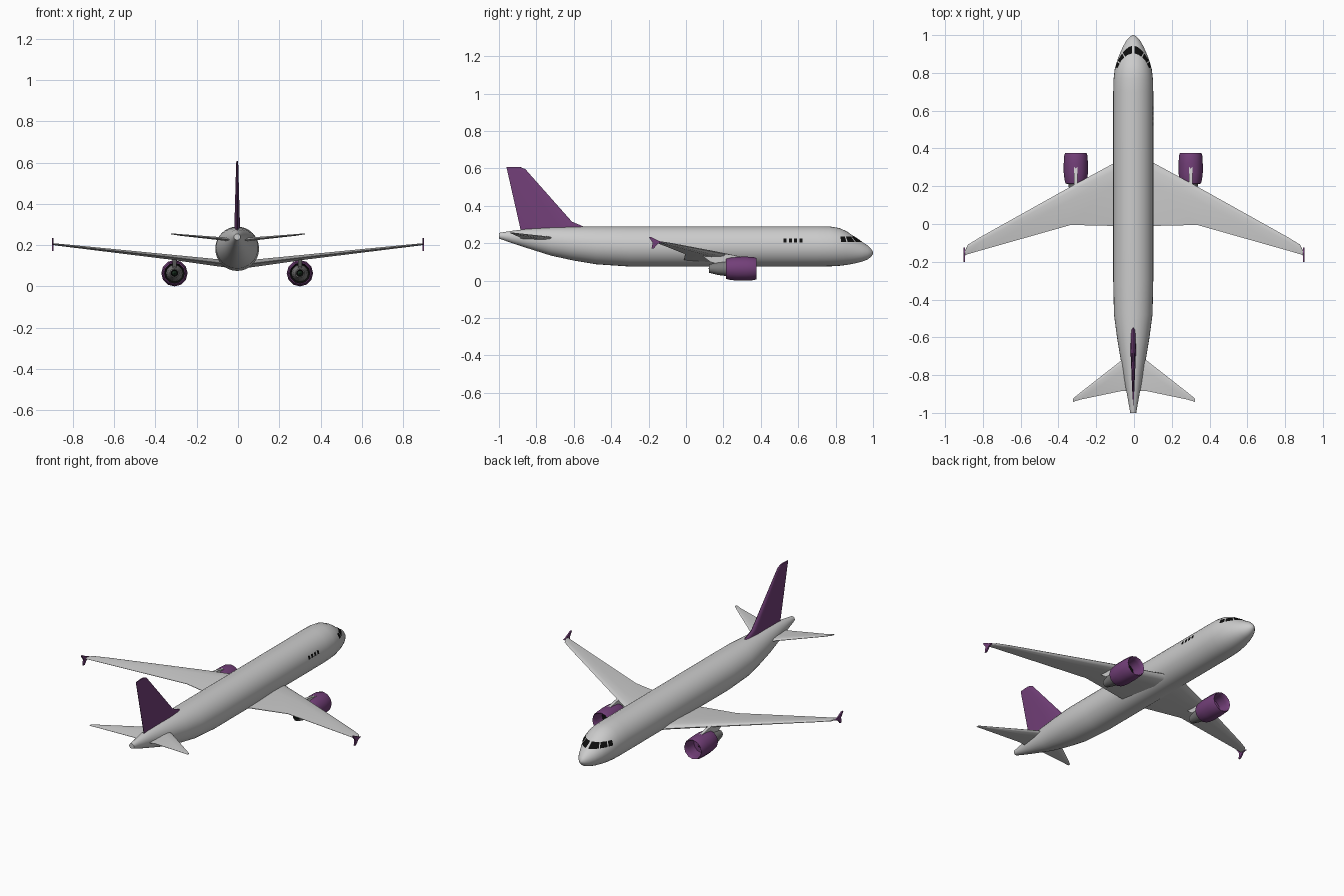
import bpy, bmesh, math
from mathutils import Vector

cube = bpy.data.objects.get("Cube")
if cube:
    bpy.data.objects.remove(cube, do_unlink=True)


def material(name, r, g, b):
    m = bpy.data.materials.new(name)
    m.use_nodes = True
    m.diffuse_color = (r, g, b, 1)
    m.node_tree.nodes["Principled BSDF"].inputs["Base Color"].default_value = (r, g, b, 1)
    return m


GREY = material("light grey", 0.6, 0.6, 0.6)
PURPLE = material("purple", 0.17, 0.05, 0.19)
BLACK = material("black", 0.004, 0.004, 0.004)
METAL = material("dark metal", 0.2, 0.2, 0.2)
GREEN = material("dark green", 0.01, 0.03, 0.015)
CENTRE = -0.004  # body axis


def finish(name, bm, mats, smooth=40):
    bmesh.ops.recalc_face_normals(bm, faces=bm.faces[:])
    mesh = bpy.data.meshes.new(name)
    bm.to_mesh(mesh)
    bm.free()
    for m in mats:
        mesh.materials.append(m)
    ob = bpy.data.objects.new(name, mesh)
    bpy.context.collection.objects.link(ob)
    if smooth:
        bpy.ops.object.select_all(action='DESELECT')
        ob.select_set(True)
        bpy.context.view_layer.objects.active = ob
        bpy.ops.object.shade_smooth_by_angle(angle=math.radians(smooth))
    return ob


def loft(name, rings, mats, bands=None, smooth=40):
    """Skin closed rings and cap both ends; bands gives a material per strip."""
    bm = bmesh.new()
    rows = [[bm.verts.new(p) for p in ring] for ring in rings]
    n = len(rows[0])
    for k, (a, b) in enumerate(zip(rows, rows[1:])):
        for i in range(n):
            j = (i + 1) % n
            f = bm.faces.new((a[i], a[j], b[j], b[i]))
            f.material_index = bands[k] if bands else 0
    for row, k in ((rows[0], 0), (rows[-1], -1)):
        bm.faces.new(row).material_index = bands[k] if bands else 0
    return finish(name, bm, mats, smooth)


# Fuselage stations: y, bottom, top, half width
BODY = [(-1, .225, .255, .016), (-.93, .2, .266, .028), (-.85, .174, .276, .043),
        (-.72, .133, .284, .066), (-.6, .107, .288, .086), (-.48, .087, .29, .102),
        (-.3, .075, .29, .106), (.7, .075, .29, .106), (.77, .076, .289, .104),
        (.82, .079, .281, .098), (.86, .084, .263, .087), (.9, .091, .235, .072),
        (.94, .101, .207, .054), (.97, .112, .189, .037), (.99, .128, .17, .02),
        (1, .143, .153, .005)]


def section(y):
    """Centre height, half height and half width of the fuselage at y."""
    for a, b in zip(BODY, BODY[1:]):
        if y <= b[0]:
            t = (y - a[0]) / (b[0] - a[0])
            lo, hi, w = (a[i] + t * (b[i] - a[i]) for i in (1, 2, 3))
            return (lo + hi) / 2, (hi - lo) / 2, w
    return .148, .001, .001


def body_ring(y, n=32):
    z, h, w = section(y)
    angles = [math.tau * i / n for i in range(n)]
    return [(CENTRE + w * math.cos(a), y, z + h * math.sin(a)) for a in angles]


loft("fuselage", [body_ring(s[0]) for s in BODY], [GREY])


def on_skin(y0, heading, z):
    """Point just outside the fuselage along a level ray from its axis."""
    dx, dy = math.sin(heading), math.cos(heading)
    lo, hi = 0, .3
    for _ in range(24):
        d = (lo + hi) / 2
        zc, h, w = section(y0 + d * dy)
        inside = (d * dx / w) ** 2 + ((z - zc) / h) ** 2 < 1
        lo, hi = (d, hi) if inside else (lo, d)
    d = lo + .003
    return (CENTRE + d * dx, y0 + d * dy, z)


def pane(name, point, n=6):
    """Thin patch on the skin; point(u, v) maps the unit square."""
    bm = bmesh.new()
    g = [[bm.verts.new(point(i / n, j / n)) for j in range(n + 1)] for i in range(n + 1)]
    for i in range(n):
        for j in range(n):
            bm.faces.new((g[i][j], g[i + 1][j], g[i + 1][j + 1], g[i][j + 1]))
    ob = finish(name, bm, [BLACK])
    # face away from the body axis
    c = Vector((CENTRE, .7, .18))
    if sum((p.center - c).dot(p.normal) for p in ob.data.polygons) < 0:
        ob.data.flip_normals()


# Cockpit windows, three panes on each side
for side, label in ((1, "left"), (-1, "right")):
    for k, (a, b) in enumerate(((3, 27), (30, 52), (56, 73))):
        pane(f"cockpit_window_{label}_{k + 1}", lambda u, v: on_skin(
            .8, side * math.radians(a + u * (b - a)), .207 + .028 * v))

# Cabin windows, only on the +x side
for k in range(4):
    y = .53 + .028 * k
    pane(f"cabin_window_{k + 1}", lambda u, v: on_skin(
        y + .016 * (u - .5), math.pi / 2, .203 + .021 * v), 3)

FOIL = [(0, 0), (.04, .28), (.12, .43), (.35, .5), (1, .05),
        (1, -.05), (.35, -.5), (.12, -.43), (.04, -.28)]


def foil(lead, trail, thick):
    return [(lead + c * (trail - lead), t * thick) for c, t in FOIL]


# Span stations: x, leading y, trailing y, z, thickness
WING = [(.03, .37, -.01, .106, .036), (.11, .32, -.01, .116, .034),
        (.335, .198, -.005, .143, .024), (.815, -.07, -.141, .196, .012),
        (.88, -.11, -.16, .203, .01), (.899, -.15, -.168, .206, .007)]
TAIL = [(.01, -.69, -.885, .222, .018), (.07, -.725, -.885, .23, .016),
        (.285, -.893, -.93, .25, .008), (.324, -.925, -.942, .255, .005)]
FENCE = [(-.2, .234), (-.188, .234), (-.15, .214), (-.125, .205),
         (-.15, .198), (-.172, .172), (-.184, .172), (-.178, .203)]
PYLON = [(.33, .12), (.25, .137), (.18, .147), (.08, .138), (.13, .1), (.2, .08)]

# Engine outline, front to back: y, radius, material of the strip that follows
ENGINE = [(.325, .002, 3), (.3, .018, 2), (.3, .046, 0), (.35, .05, 0), (.372, .053, 0),
          (.376, .057, 0), (.36, .062, 0), (.32, .064, 0), (.27, .064, 0), (.235, .06, 0),
          (.215, .055, 0), (.213, .05, 2), (.225, .041, 1), (.17, .034, 1),
          (.122, .022, 1), (.122, .018, 2), (.135, .012, 3), (.12, .002, 3)]

for side, label in ((1, "left"), (-1, "right")):
    for name, stations in (("wing", WING), ("tailplane", TAIL)):
        loft(f"{label}_{name}", [[(side * x, y, z + dz) for y, dz in foil(a, b, t)]
                                 for x, a, b, z, t in stations], [GREY])
    # Wingtip fence
    loft(f"{label}_wingtip_fence", [[(side * x, y, z) for y, z in FENCE]
                                    for x in (.894, .902)], [PURPLE], smooth=0)
    # Engine and its pylon
    ex = CENTRE + side * .304
    ring = [math.tau * i / 12 for i in range(12)]
    fan = BLACK if side > 0 else PURPLE
    ob = loft(f"{label}_engine", [[(ex + r * math.sin(a), y, .064 + r * math.cos(a))
                                   for a in ring] for y, r, _ in ENGINE],
              [PURPLE, METAL, BLACK, GREEN, fan], [m for _, _, m in ENGINE[:-1]])
    for p in ob.data.polygons:
        if p.center.y > .29 and p.material_index in (2, 3) and (side < 0 or p.material_index == 2):
            p.material_index = 4
    loft(f"{label}_pylon", [[(ex + dx, y, z) for y, z in PYLON]
                            for dx in (-.009, .009)], [GREY], smooth=0)

# Tail fin stations: z, leading y, trailing y, thickness
FIN = [(.25, -.5, -.88, .028), (.288, -.545, -.888, .028), (.315, -.61, -.894, .026),
       (.58, -.845, -.954, .011), (.595, -.858, -.957, .01), (.607, -.885, -.96, .008)]
loft("tail_fin", [[(CENTRE + dx, y, z) for y, dx in foil(a, b, t)]
                  for z, a, b, t in FIN], [PURPLE])
